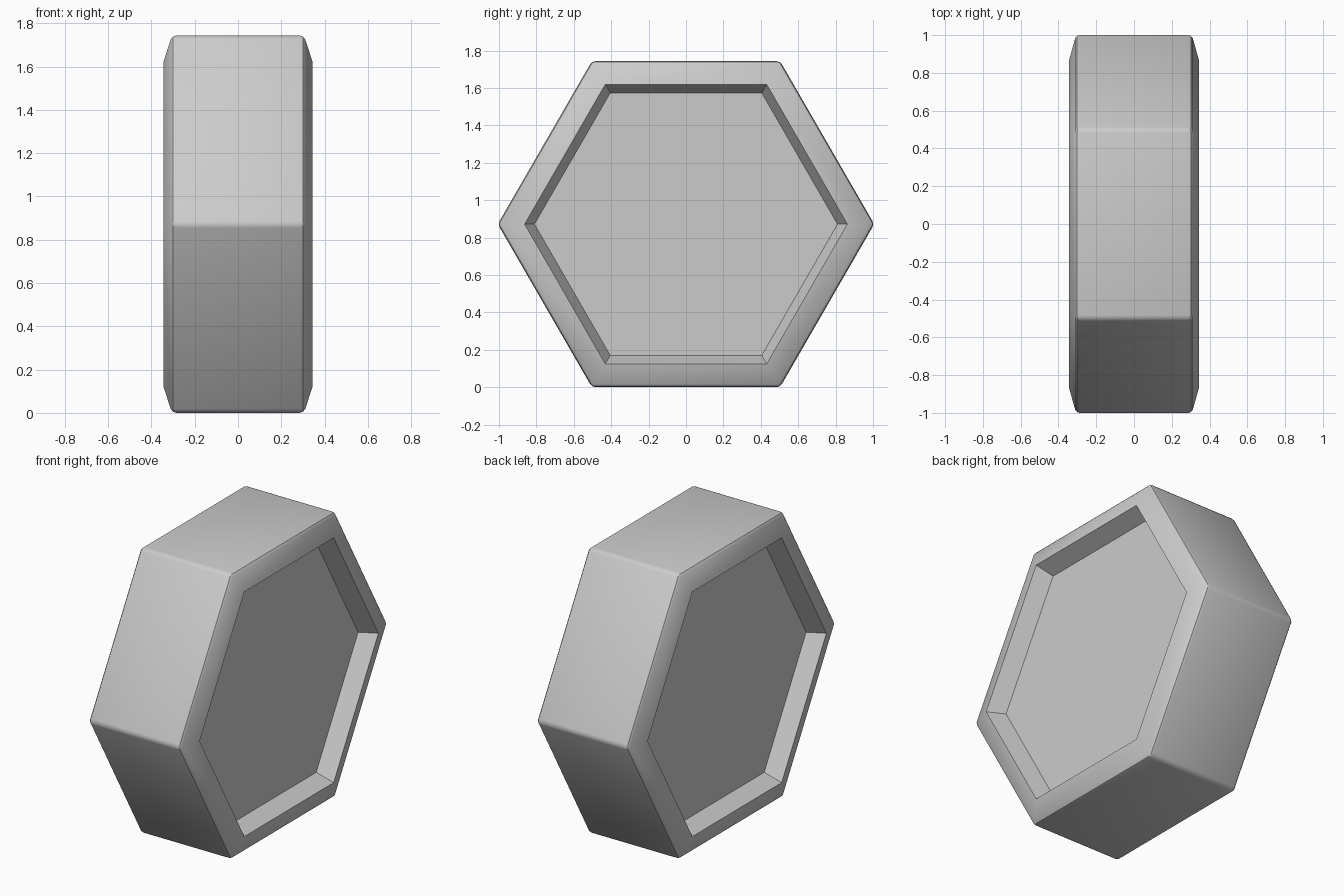
import bpy, bmesh
from math import cos, sin, pi, sqrt

if "Cube" in bpy.data.objects:
    bpy.data.objects.remove(bpy.data.objects["Cube"])

R = 1.0065                 # outer corner radius
CZ = R * sqrt(3) / 2       # centre height, so a flat side rests on z = 0

# Half profile (x, radius): recessed floor, rim lip, outer edge
half = [(0.245, 0.81), (0.345, 0.863), (0.305, R)]
profile = [(-x, r) for x, r in half] + half[::-1]

# Loft hexagonal rings along x
bm = bmesh.new()
rings = [[bm.verts.new((x, r * cos(i * pi / 3), CZ + r * sin(i * pi / 3)))
          for i in range(6)] for x, r in profile]
for a, b in zip(rings, rings[1:]):
    for i in range(6):
        j = (i + 1) % 6
        bm.faces.new((a[i], a[j], b[j], b[i]))

# Recessed floors on both sides
bm.faces.new(rings[0])
bm.faces.new(rings[-1])
bmesh.ops.recalc_face_normals(bm, faces=bm.faces)

# Soften the outer corners and outer rim edges
outer = set(rings[2] + rings[3])
edges = [e for e in bm.edges if all(v in outer for v in e.verts)]
bmesh.ops.bevel(bm, geom=edges, offset=0.02, offset_type='OFFSET',
                segments=2, profile=0.5, affect='EDGES', clamp_overlap=True)

mesh = bpy.data.meshes.new("hexagonal_disc")
bm.to_mesh(mesh)
bm.free()
disc = bpy.data.objects.new("hexagonal_disc", mesh)
bpy.context.collection.objects.link(disc)

# Smooth shading with sharp recess edges
bpy.context.view_layer.objects.active = disc
disc.select_set(True)
bpy.ops.object.shade_smooth_by_angle(angle=pi / 6)
